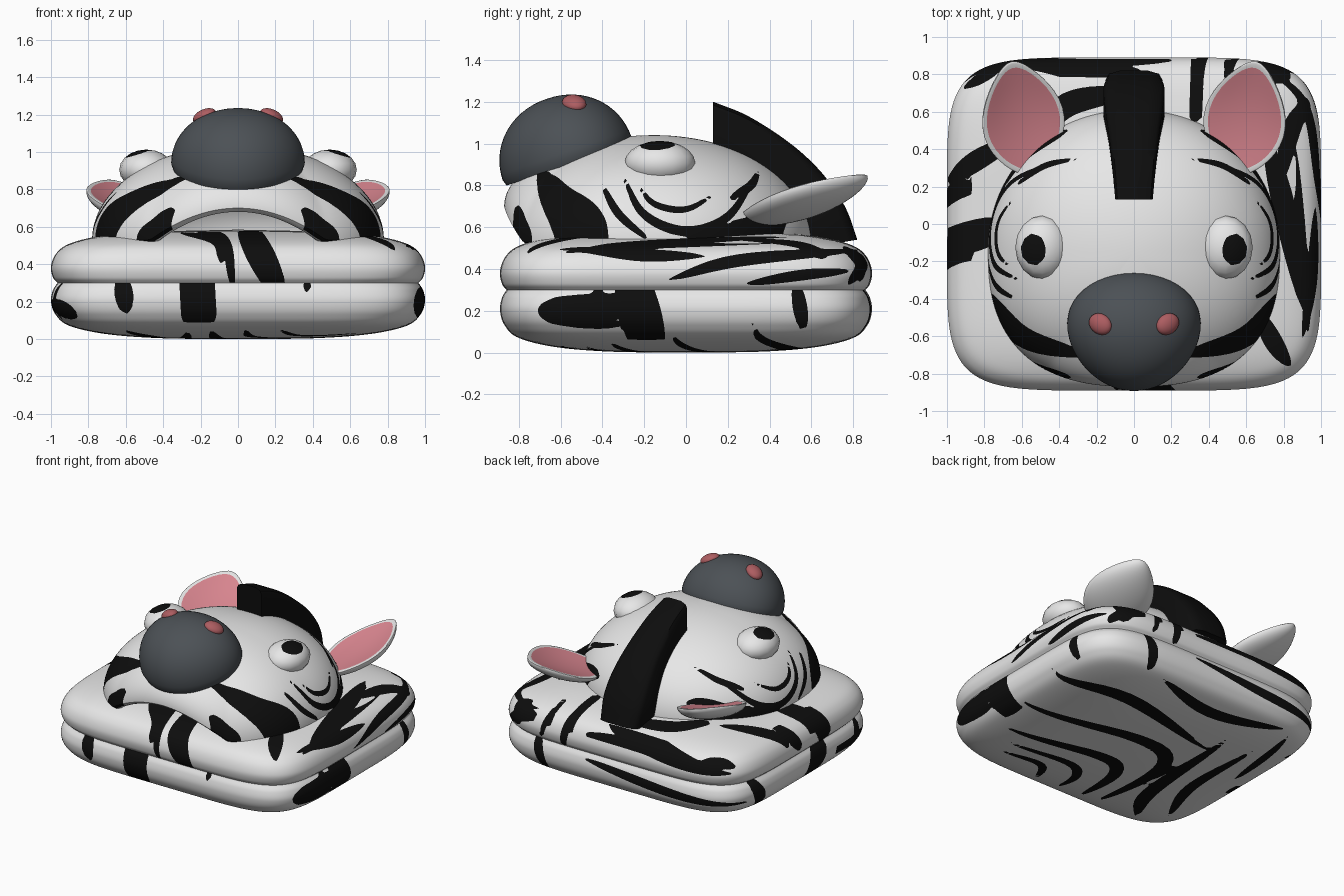
import bpy, bmesh, math
from mathutils import Vector, Matrix

if "Cube" in bpy.data.objects:
    bpy.data.objects.remove(bpy.data.objects["Cube"])

COLOURS = {"white": (.80, .80, .80), "black": (.004, .004, .004), "muzzle_grey": (.072, .082, .092),
           "ear_pink": (.70, .24, .28), "nostril_red": (.42, .11, .12)}
MATS = {}
for key, c in COLOURS.items():
    MATS[key] = bpy.data.materials.new(key)
    MATS[key].diffuse_color = (*c, 1)


# ---------- helpers ----------
def smooth_path(pts, sub):
    """Catmull-Rom curve through the points."""
    p = [Vector(q) for q in pts]
    p = [2 * p[0] - p[1]] + p + [2 * p[-1] - p[-2]]
    out = []
    for i in range(1, len(p) - 2):
        a, b, c, d = p[i - 1:i + 3]
        for k in range(sub):
            t = k / sub
            out.append(.5 * (2 * b + (c - a) * t + (2 * a - 5 * b + 4 * c - d) * t ** 2
                             + (3 * b - a - 3 * c + d) * t ** 3))
    return out + [p[-2]]


def polar(rings, segs, fn):
    """Closed lathe-like mesh: fn(ring, angle) gives each point."""
    bm = bmesh.new()
    grid = [[bm.verts.new(fn(r, 2 * math.pi * j / segs)) for j in range(segs)] for r in rings]
    for g, h in zip(grid, grid[1:]):
        for j in range(segs):
            k = (j + 1) % segs
            bm.faces.new((g[j], g[k], h[k], h[j]))
    bmesh.ops.remove_doubles(bm, verts=bm.verts, dist=1e-5)
    bmesh.ops.recalc_face_normals(bm, faces=bm.faces)
    bm.normal_update()
    return bm


def ball(u=32, v=18):
    bm = bmesh.new()
    bmesh.ops.create_uvsphere(bm, u_segments=u, v_segments=v, radius=1)
    bm.normal_update()
    return bm


def paint(bm, f):
    """Cut the faces along f = 0 and give the inside (f < 0) the second material."""
    val = {v: (f(v) or 1e-6) for v in bm.verts}
    new = []
    for e in list(bm.edges):
        a, b = e.verts
        if val[a] * val[b] < 0:
            t = min(.95, max(.05, val[a] / (val[a] - val[b])))
            nv = bmesh.utils.edge_split(e, a, t)[1]
            val[nv] = 0
            new.append(nv)
    bmesh.ops.connect_verts(bm, verts=new)
    for face in bm.faces:
        face.material_index = 1 if sum(val[v] for v in face.verts) < 0 else 0


def finish(name, bm, *mats, angle=45):
    me = bpy.data.meshes.new(name)
    bm.to_mesh(me)
    bm.free()
    ob = bpy.data.objects.new(name, me)
    bpy.context.collection.objects.link(ob)
    for m in mats:
        me.materials.append(MATS[m])
    bpy.ops.object.select_all(action='DESELECT')
    ob.select_set(True)
    bpy.context.view_layer.objects.active = ob
    bpy.ops.object.shade_smooth_by_angle(angle=math.radians(angle))
    return ob


# view letter -> projection to 2D and where on the surface it applies
VIEWS = {"T": (lambda p: (p.x, p.y), lambda p, n: n.z > .3),
         "D": (lambda p: (p.x, p.y), lambda p, n: n.z < -.45),
         "F": (lambda p: (p.x, p.z), lambda p, n: p.y < -.3 and n.z > -.8),
         "B": (lambda p: (p.x, p.z), lambda p, n: p.y > .6 and abs(n.z) < .93),
         "R": (lambda p: (p.y, p.z), lambda p, n: p.x > .6 and abs(n.z) < .96),
         "L": (lambda p: (p.y, p.z), lambda p, n: p.x < -.6 and abs(n.z) < .96),
         "M": (lambda p: (abs(p.x), p.y), lambda p, n: True),
         "S": (lambda p: (p.y, p.z), lambda p, n: abs(p.x) > .25)}
FAR = .06


def stripe_field(strokes):
    """Signed distance to tapered brush strokes (view, half width, end factor, points)."""
    data = []
    for view, w, e, pts in strokes:
        c = smooth_path(pts, 6)
        m = len(c) - 1
        r = [w * (e + (1 - e) * max(0, math.sin(math.pi * i / m)) ** .7) for i in range(m + 1)]
        q = FAR + w
        box = (min(p.x for p in c) - q, max(p.x for p in c) + q, min(p.y for p in c) - q, max(p.y for p in c) + q)
        data.append((*VIEWS[view], box, [(p.x, p.y, k) for p, k in zip(c, r)]))

    def f(v):
        best = FAR
        for proj, ok, box, c in data:
            x, y = proj(v.co)
            if not (box[0] < x < box[1] and box[2] < y < box[3] and ok(v.co, v.normal)):
                continue
            for (ax, ay, ar), (bx, by, br) in zip(c, c[1:]):
                dx, dy = bx - ax, by - ay
                t = min(1, max(0, ((x - ax) * dx + (y - ay) * dy) / (dx * dx + dy * dy + 1e-12)))
                best = min(best, math.hypot(x - ax - t * dx, y - ay - t * dy) - ar - t * (br - ar))
        return best
    return f


# ---------- two stacked cushions ----------
def cushion(name, profile, seam, strokes):
    rings = [tuple(p) for p in smooth_path(profile, 8)] + [(0, seam)]

    def point(r, a):
        c, s = math.cos(a), math.sin(a)
        k = (abs(c) ** 5.5 + abs(s / .89) ** 5.5) ** (-1 / 5.5) * r[0]
        return (k * c, k * s, r[1])
    bm = polar(rings, 240, point)
    paint(bm, stripe_field(strokes))
    finish(name, bm, "white", "black")


TOP = [("T", .03, .2, [(-.75, .85), (-.3, .86), (.2, .875)]), ("T", .035, 1, [(.34, .89), (.33, .58)]),
       ("T", .018, 1, [(.5, .89), (.5, .7)]), ("T", .03, 0, [(-.92, .72), (-.68, .86)]),
       ("T", .055, .1, [(-1, .22), (-.84, .34), (-.6, .47)]), ("T", .065, .6, [(-.5, .5), (-.35, .64), (-.1, .7)]),
       ("T", .085, .8, [(-1.02, -.11), (-.74, -.03)]), ("T", .06, .05, [(.7, .48), (.8, .1), (.91, -.47)]),
       ("T", .05, 0, [(.94, .68), (.84, .5), (.78, .2)]), ("T", .05, 0, [(.66, -.45), (.74, -.62), (.84, -.77)]),
       ("T", .03, 0, [(.97, .1), (.95, -.3), (.9, -.62)])]
UPPER = [("F", .028, .5, [(-.2, .57), (-.07, .52), (-.03, .3)]), ("F", .075, .7, [(.05, .58), (.12, .45), (.2, .29)]),
         ("F", .02, 0, [(-.32, .57), (-.12, .52), (-.1, .38)]),
         ("R", .03, .1, [(-.08, .35), (.25, .44), (.82, .49)]), ("R", .026, .3, [(.3, .33), (.55, .37), (.77, .39)]),
         ("R", .03, .2, [(.78, .33), (.84, .42), (.76, .5)]), ("R", .015, .2, [(-.58, .48), (-.2, .51), (.6, .535)]),
         ("B", .055, .1, [(-.9, .4), (-.4, .46), (.1, .53)]), ("B", .03, .8, [(.34, .55), (.38, .33)]),
         ("B", .02, .8, [(.5, .54), (.56, .34)]), ("B", .03, .5, [(.72, .53), (.78, .35)]),
         ("L", .08, .6, [(-.1, .55), (-.2, .33)]), ("L", .05, .3, [(.22, .54), (.1, .36)])]
LOWER = [("F", .095, 1, [(-.22, .32), (-.21, .14)]), ("F", .05, .5, [(-.62, .32), (-.6, .16)]),
         ("F", .02, 0, [(.37, .32), (.37, .25)]), ("F", .04, .3, [(-1, .2), (-.87, .12)]),
         ("R", .024, .9, [(-.42, .3), (-.44, .13)]), ("R", .1, .9, [(-.25, .3), (-.19, .08)]),
         ("R", .035, .6, [(.53, .31), (.56, .13)]), ("F", .03, .2, [(.98, .28), (.96, .12)]),
         ("B", .035, .2, [(-.95, .17), (-.4, .2), (.2, .26)]), ("B", .04, .7, [(.6, .3), (.55, .1)]),
         ("L", .09, .7, [(-.15, .3), (-.05, .1)]), ("L", .05, .6, [(.6, .29), (.5, .1)]),
         ("L", .04, .5, [(-.6, .29), (-.55, .12)])]
BOTTOM = [("D", .055, .1, [(.98, .32), (.48, .5), (-.35, .33)]),
          ("D", .055, .2, [(.91, -.06), (.1, .15), (-.26, 0), (-.27, -.67)]),
          ("D", .05, .2, [(.79, -.35), (.16, -.19), (-.08, -.28), (-.14, -.7)]),
          ("D", .035, .1, [(.72, -.48), (.25, -.4), (.08, -.5), (.04, -.74)]),
          ("D", .03, .1, [(.66, -.6), (.35, -.55), (.22, -.75)]),
          ("D", .055, .1, [(-.38, .52), (-.43, -.33), (-.6, -.7)]),
          ("D", .045, .1, [(-.62, .5), (-.61, -.13), (-.77, -.56)]),
          ("D", .045, .1, [(.4, .78), (-.1, .68), (-.65, .78)]), ("D", .035, .1, [(-.72, .75), (-.8, .07)])]
cushion("upper_cushion", [(0, .585), (.5, .572), (.75, .548), (.9, .51), (.97, .46), (1, .39), (.99, .33), (.965, .3)],
        .3, TOP + UPPER)
cushion("lower_cushion", [(0, 0), (.4, .004), (.7, .026), (.9, .07), (.975, .13), (1, .2), (.99, .26), (.965, .3)],
        .3, LOWER + BOTTOM)


# ---------- head: hollow dome with an arched mouth ----------
def head_point(r, a):
    u, k, drop = r
    c, s = math.cos(a), math.sin(a)
    b, n = (.72, 2.5) if s < 0 else (.76, 2.1)
    R = (abs(c / .78) ** n + abs(s / b) ** n) ** (-1 / n)
    rim = max(.53, .70 - .17 * (R * c / .47) ** 2) if s < 0 else .53
    R *= u * (1 - .1 * k)
    return (R * c, -.15 + R * s, rim - drop + (1.04 - .09 * k - rim) * math.sqrt(max(0, 1 - u * u)))


N = 44
arc = [math.sin(math.pi / 2 * i / N) for i in range(N + 1)]
head_rings = ([(u, 0, 0) for u in arc] + [(1, .25, .015), (1, .5, .02), (1, .75, .015)]
              + [(u, 1, 0) for u in reversed(arc[::2])])
FACE = [("M", .055, .25, [(.8, -.36), (.6, -.6), (.28, -.7)]), ("M", .035, .1, [(.62, -.72), (.5, -.79), (.34, -.82)]),
        ("S", .03, 0, [(-.64, .68), (-.55, .61), (-.46, .53)]), ("S", .02, .3, [(-.4, .8), (-.32, .66), (-.18, .54)]),
        ("S", .024, .2, [(-.3, .84), (-.2, .66), (0, .58), (.2, .65), (.34, .86)]),
        ("S", .016, .2, [(-.23, .8), (-.15, .71), (0, .685), (.14, .76)]),
        ("S", .035, .1, [(.0, .54), (.2, .58), (.48, .68)]), ("M", .016, .1, [(.64, .2), (.48, .31), (.3, .35)]),
        ("M", .03, .2, [(.74, .16), (.6, .36), (.36, .5)])]
face_field = stripe_field(FACE)
centre = Vector((0, -.15, .55))
bm = polar(head_rings, 200, head_point)
paint(bm, lambda v: face_field(v) if v.normal.dot(v.co - centre) > 0 else FAR)
finish("head", bm, "white", "black")

# ---------- muzzle and nostrils ----------
tilt = Matrix.Translation((0, -.57, .93)) @ Matrix.Rotation(math.radians(19), 4, 'X')


def muzzle_point(r, a):
    y = .325 * r[0] * math.sin(a)
    return tilt @ Vector((.355 * r[0] * math.cos(a) * (1 + .35 * y), y, r[1]))


rings = [(math.sin(t) ** .95, .3 * math.cos(t)) for t in [math.pi / 2 * i / 16 for i in range(17)]]
finish("muzzle", polar(rings + [(.97, -.03), (0, -.03)], 48, muzzle_point), "muzzle_grey")

for side, word in ((-1, "left"), (1, "right")):
    bm = ball(20, 12)
    bm.transform(Matrix.Translation((.18 * side, -.535, 1.193)) @ Matrix.Rotation(.42 * side, 4, 'Y')
                 @ Matrix.Rotation(.5 * side, 4, 'Z') @ Matrix.Diagonal((.068, .055, .035, 1)))
    finish(word + "_nostril", bm, "nostril_red")

    # ---------- eyes with pupils ----------
    bm = ball(16, 10)
    look = Vector((.38 * side, -.08, .9)).normalized()
    paint(bm, lambda v: .86 - v.co.normalized().dot(look))
    bm.transform(Matrix.Translation((.49 * side, -.125, .905)) @ Matrix.Diagonal((.145, .17, .108, 1)))
    finish(word + "_eye", bm, "white", "black")

    # ---------- cupped ears ----------
    bm = ball(40, 24)
    paint(bm, lambda v: .45 - v.co.z)
    for v in bm.verts:
        x, y, z = v.co
        v.co = (x * .225 * (1 - .3 * y * y) * (1 - .12 * y), y * .325,
                .09 * z if z < 0 else .05 * z * (.5 - z))
    bm.transform(Matrix.Translation((.595 * side, .565, .745)) @ Matrix.Rotation(-.2 * side, 4, 'Z')
                 @ Matrix.Rotation(.32, 4, 'X') @ Matrix.Rotation(-.2 * side, 4, 'Y'))
    finish(word + "_ear", bm, "white", "ear_pink")

# ---------- mane: a band swept over the back of the head ----------
stations = list(zip(smooth_path([(.13, 1.2), (.3, 1.13), (.5, 1.0), (.65, .86), (.76, .7), (.82, .54)], 5),
                    smooth_path([(.13, .98), (.28, .91), (.42, .81), (.51, .7), (.56, .6), (.58, .5)], 5),
                    smooth_path([(.1, 0), (.115, 0), (.135, 0), (.155, 0), (.163, 0), (.15, 0)], 5)))
bm = bmesh.new()
loops = []
for top, low, w in stations:
    loop = []
    for x, h in ((-1, 0), (-1, .8), (-.88, .93), (-.5, 1), (.5, 1), (.88, .93), (1, .8), (1, 0)):
        p = low.lerp(top, h)
        loop.append(bm.verts.new((x * w.x, p.x, p.y)))
    loops.append(loop)
for g, h in zip(loops, loops[1:]):
    for j in range(8):
        bm.faces.new((g[j], g[j - 1], h[j - 1], h[j]))
bm.faces.new(loops[0])
bm.faces.new(loops[-1])
bmesh.ops.recalc_face_normals(bm, faces=bm.faces)
finish("mane", bm, "black")

for m in bpy.data.materials:
    if m.users and not m.is_grease_pencil:
        m.use_nodes = True
        m.node_tree.nodes["Principled BSDF"].inputs["Base Color"].default_value = m.diffuse_color
